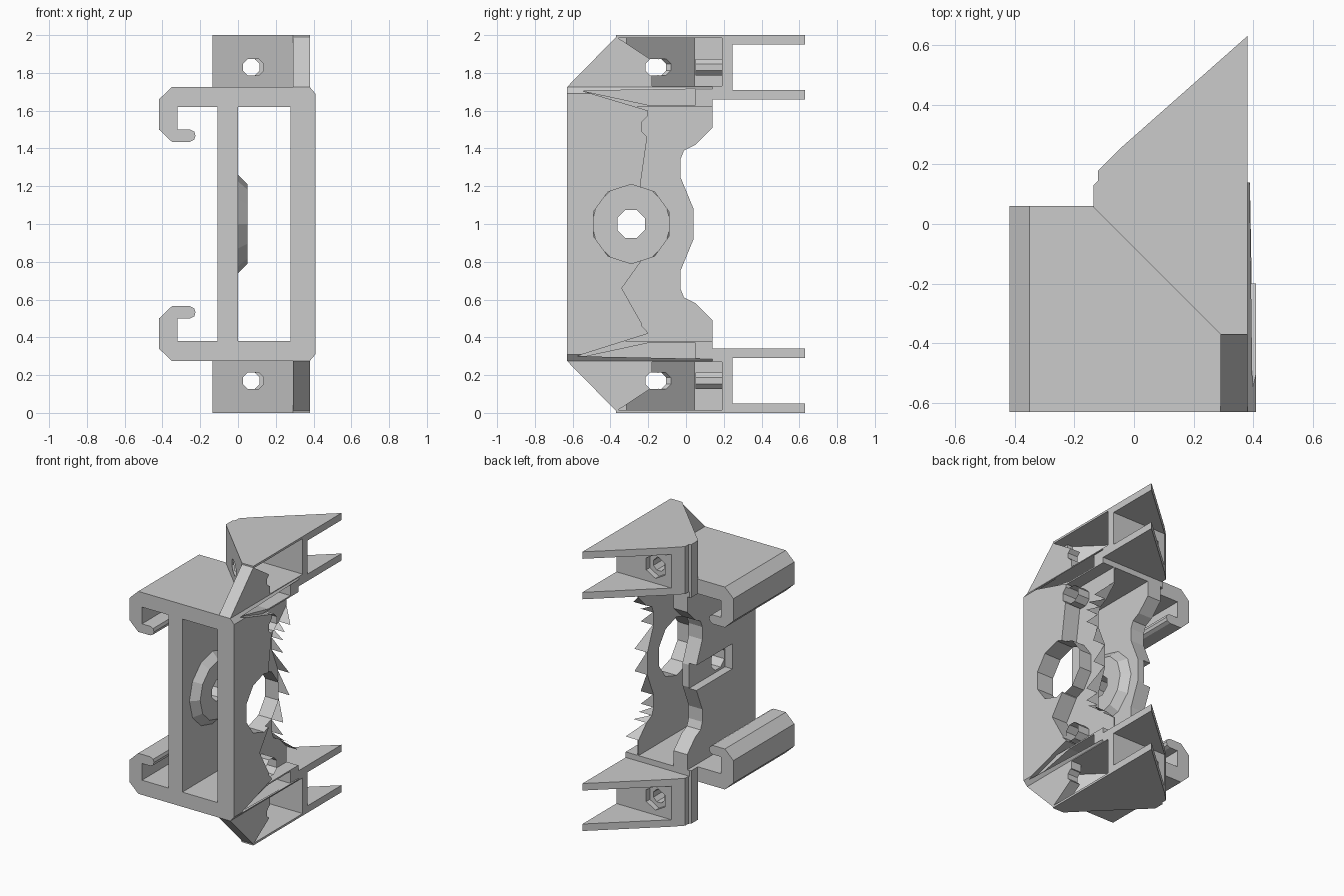
import bpy, bmesh, math
from mathutils import Matrix

if "Cube" in bpy.data.objects:
    bpy.data.objects.remove(bpy.data.objects["Cube"])

GREY = (0.6, 0.6, 0.6, 1)
mat = bpy.data.materials.new("plain_grey")
mat.use_nodes = True
mat.diffuse_color = GREY
mat.node_tree.nodes["Principled BSDF"].inputs["Base Color"].default_value = GREY

# Maps (profile u, profile v, depth d) to x, y, z for each extrusion axis
AXES = {"x": lambda u, v, d: (d, u, v),
        "y": lambda u, v, d: (u, d, v),
        "z": lambda u, v, d: (u, v, d)}


def finish(name, bm):
    bmesh.ops.recalc_face_normals(bm, faces=bm.faces)
    mesh = bpy.data.meshes.new(name)
    bm.to_mesh(mesh)
    bm.free()
    mesh.materials.append(mat)
    obj = bpy.data.objects.new(name, mesh)
    bpy.context.collection.objects.link(obj)
    return obj


def prism(name, profile, axis, lo, hi, flip=False, caps=True):
    """Extrude a closed profile between two depths; flip mirrors it top to bottom."""
    bm = bmesh.new()
    rings = [[bm.verts.new(AXES[axis](u, v, d)) for u, v in profile] for d in (lo, hi)]
    n = len(profile)
    if caps:
        bm.faces.new(rings[0])
        bm.faces.new(rings[1])
    for i in range(n):
        j = (i + 1) % n
        bm.faces.new((rings[0][i], rings[0][j], rings[1][j], rings[1][i]))
    if flip:
        for v in bm.verts:
            v.co.z = 2 - v.co.z
    return finish(name, bm)


def circle(u, v, r, n):
    return [(u + r * math.cos(math.tau * (i + 0.5) / n),
             v + r * math.sin(math.tau * (i + 0.5) / n)) for i in range(n)]


def box(u0, u1, v0, v1):
    return [(u0, v0), (u1, v0), (u1, v1), (u0, v1)]


def cut(obj, *cutter_args):
    """Subtract a prism and discard it."""
    cutter = prism("cutter", *cutter_args)
    cutter.hide_render = True
    mod = obj.modifiers.new("cut", "BOOLEAN")
    mod.operation = "DIFFERENCE"
    mod.solver = "EXACT"
    mod.object = cutter
    bpy.context.view_layer.objects.active = obj
    bpy.ops.object.modifier_apply(modifier=mod.name)
    bpy.data.objects.remove(cutter)


FRONT, BACK = -0.63, 0.06
HUB = (-0.29, 1.0)

# Scalloped rear edge shared by both side walls
half = [(.14, 1.725), (.14, 1.51), (.05, 1.42), (-.01, 1.39), (-.03, 1.34),
        (-.03, 1.25), (.04, 1.08)]
scallop = half + [(y, 2 - z) for y, z in reversed(half)]
wall = [(FRONT, 0.275), (FRONT, 1.725)] + scallop

# Left side wall with a tapered hub, bore and nut slot
inner_wall = prism("hook_side_wall", wall, "x", -0.108, 0)
cut(inner_wall, box(-0.37, 0.2, 0.91, 1.09), "x", -0.2, -0.05)
cut(inner_wall, circle(*HUB, 0.08, 8), "x", -0.3, 0.2)

bm = bmesh.new()
bmesh.ops.create_cone(bm, cap_ends=True, segments=12, radius1=0.27, radius2=0.21, depth=0.06,
                      matrix=Matrix.Translation((0.02, *HUB)) @ Matrix.Rotation(math.pi / 2, 4, "Y"))
hub = finish("tapered_hub", bm)
cut(hub, circle(*HUB, 0.08, 8), "x", -0.3, 0.2)

# Outer side wall: thick at the front, thin behind a jagged line
outer_wall = prism("outer_side_wall", wall, "x", 0.278, 0.38)
skin = prism("outer_wall_skin", wall, "x", 0.38, 0.41)
for v in skin.data.vertices:
    if v.co.x > 0.4:
        v.co.z = min(max(v.co.z, 0.31), 1.69)
thinning = [(.3, 1.718), (-.55, 1.705), (-.2, 1.6), (-.2, 1.5), (-.24, 1.22), (-.24, .8),
            (-.34, .66), (-.25, .5), (-.2, .42), (-.58, .3), (.3, .282)]
for part in (outer_wall, skin):
    cut(part, thinning, "x", 0.288, 0.5)
    cut(part, circle(*HUB, 0.21, 10), "x", 0.2, 0.5)
    for z in (0.485, 1.515):
        cut(part, circle(-0.17, z, 0.068, 8), "x", 0.289, 0.5)

# Thin collars around the openings of the outer wall
prism("opening_collar", circle(*HUB, 0.209, 10), "x", 0.28, 0.385, False, False)
for name, z in (("lower", 0.485), ("upper", 1.515)):
    prism(name + "_screw_collar", circle(-0.17, z, 0.067, 8), "x", 0.29, 0.385, False, False)

# Pointed teeth along the scalloped rear edge
bm = bmesh.new()
edge = scallop[1:-1]
for (y0, z0), (y1, z1) in zip(edge, edge[1:]):
    bm.faces.new([bm.verts.new(p) for p in
                  ((0.285, y0, z0), (0.285, y1, z1), (0.38, y1, z1))])
finish("rear_teeth", bm)

# Upper and lower parts
hook = [(.38, 1.725), (-.35, 1.725), (-.418, 1.66), (-.418, 1.5), (-.35, 1.435),
        (-.255, 1.435), (-.232, 1.447), (-.225, 1.468), (-.232, 1.49), (-.255, 1.5),
        (-.32, 1.5), (-.32, 1.62), (.38, 1.62)]
plan = [(.38, -.37), (.29, -.37), (-.135, .055), (-.135, .13), (-.12, .145),
        (-.12, .18), (-.05, .25), (.38, .63)]
hollow = [(.6, .19), (-.1, .19), (-.1, .045), (.26, -.315), (.3, -.315),
          (.3, -.18), (.6, -.18)]
rail_hollow = [(-.58, 1.712), (.05, 1.715), (.05, 1.63), (-.2, 1.63)]

for side, flip in (("upper", False), ("lower", True)):
    rail = prism(side + "_hook_rail", hook, "y", FRONT, BACK, flip)
    for part in (rail, inner_wall, outer_wall):
        cut(part, rail_hollow, "x", -0.33, 0.6, flip)
    prism(side + "_gusset", [(FRONT, 1.725), (-.37, 1.99), (-.37, 1.725)],
          "x", 0.29, 0.38, flip)
    # Wedge bracket: hollow, open on the outer side, with two flanges behind
    bracket = prism(side + "_bracket", plan, "z", 1.62, 2.0, flip)
    cut(bracket, box(-.5, .6, .14, .9), "z", 1.5, 1.66, flip)
    cut(bracket, box(-.5, .6, -.9, .055), "z", 1.5, 1.72, flip)
    cut(bracket, box(-.5, .6, .245, .9), "z", 1.71, 1.95, flip)
    cut(bracket, hollow, "z", 1.73, 1.985, flip)
    cut(bracket, [(-.36, 1.985), (-.17, 1.985), (-.17, 1.86)], "x", .3, .6, flip)
    # Screw bores and nut seat
    cut(bracket, circle(.07, 1.83, .048, 8), "y", -.6, .5, flip)
    cut(bracket, circle(.07, 1.83, .085, 6), "y", .205, .5, flip)
    cut(bracket, circle(-.17, 1.83, .048, 8), "x", -.3, .6, flip)
    prism(side + "_bore_sleeve", circle(.07, 1.83, .047, 8), "y", .05, .2, flip, False)
